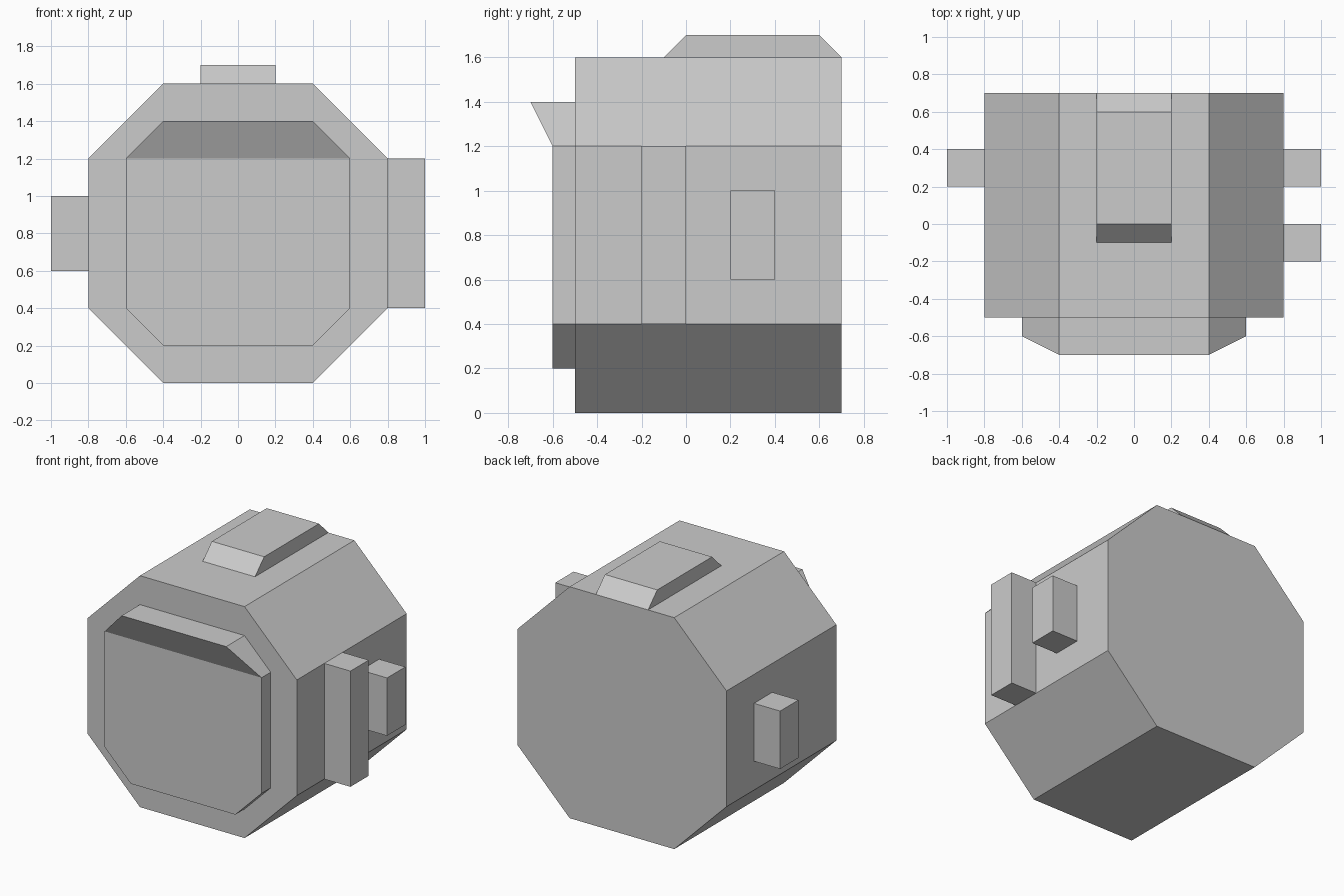
import bpy, bmesh
from mathutils import Vector

if "Cube" in bpy.data.objects:
    bpy.data.objects.remove(bpy.data.objects["Cube"])


def finish(name, bm):
    bmesh.ops.recalc_face_normals(bm, faces=bm.faces)
    mesh = bpy.data.meshes.new(name)
    bm.to_mesh(mesh)
    bm.free()
    obj = bpy.data.objects.new(name, mesh)
    bpy.context.collection.objects.link(obj)
    return obj


def prism(points, offset):
    """Extrude a closed 3D outline by an offset; returns bmesh and the start verts."""
    bm = bmesh.new()
    verts = [bm.verts.new(p) for p in points]
    face = bm.faces.new(verts)
    ext = bmesh.ops.extrude_face_region(bm, geom=[face], use_keep_orig=True)
    moved = [g for g in ext["geom"] if isinstance(g, bmesh.types.BMVert)]
    bmesh.ops.translate(bm, verts=moved, vec=Vector(offset))
    return bm, verts, moved


def octagon(half_w, z0, z1, y):
    """Chamfered outline with 0.4 half-width flats at top and bottom."""
    c = half_w - 0.4
    half = [(0.4, z0), (half_w, z0 + c), (half_w, z1 - c), (0.4, z1)]
    return [(x, y, z) for x, z in half] + [(-x, y, z) for x, z in reversed(half)]


def box(name, lo, hi):
    outline = [(lo[0], lo[1], lo[2]), (hi[0], lo[1], lo[2]),
               (hi[0], hi[1], lo[2]), (lo[0], hi[1], lo[2])]
    return finish(name, prism(outline, (0, 0, hi[2] - lo[2]))[0])


# Octagonal main body
finish("body", prism(octagon(0.8, 0, 1.6, -0.5), (0, 1.2, 0))[0])

# Front plate: face folds forward above z = 1.2 into a brow
bm, back, front = prism(octagon(0.6, 0.2, 1.4, -0.5), (0, -0.1, 0))
fold = [v for v in front if abs(v.co.z - 1.2) < 0.01]
bmesh.ops.connect_verts(bm, verts=fold)
for v in front:
    if v.co.z > 1.3:
        v.co.y = -0.7
finish("front_plate", bm)

# Sloped ridge on top
ridge = [(-0.1, 1.6), (0, 1.7), (0.6, 1.7), (0.7, 1.6)]
finish("top_ridge", prism([(-0.2, y, z) for y, z in ridge], (0.4, 0, 0))[0])

# Side blocks: a short one on each side, a tall one on the right only
for side, x in (("left", -1.0), ("right", 0.8)):
    box(side + "_short_block", (x, 0.2, 0.6), (x + 0.2, 0.4, 1.0))
box("right_tall_block", (0.8, -0.2, 0.4), (1.0, 0.0, 1.2))
